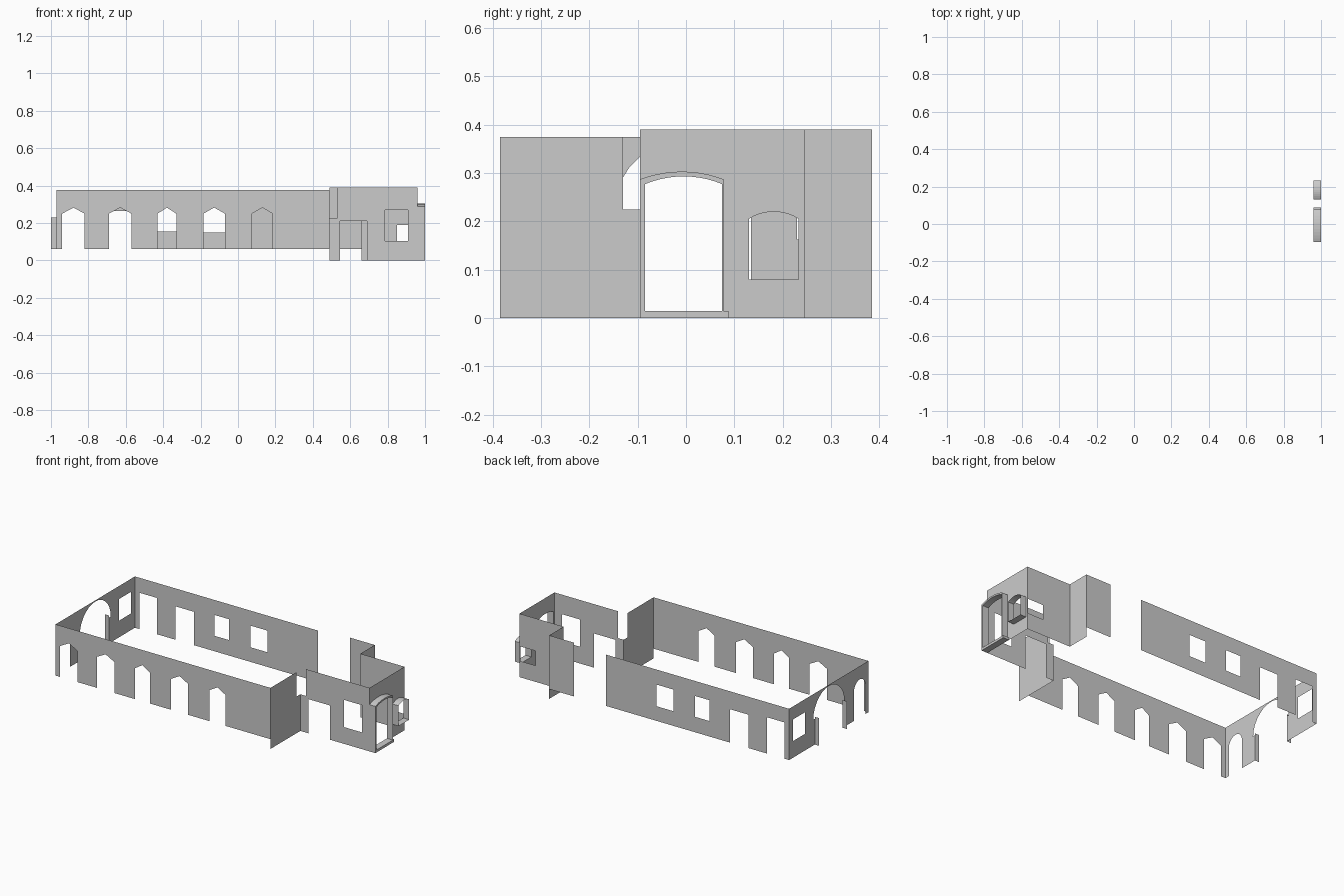
import bpy, bmesh, math
from mathutils import Vector
from mathutils.geometry import tessellate_polygon

if "Cube" in bpy.data.objects:
    bpy.data.objects.remove(bpy.data.objects["Cube"])


def along_x(y):          # sheet running in x at a fixed y
    return lambda u, v: Vector((u, y, v))


def along_y(x):          # sheet running in y at a fixed x
    return lambda u, v: Vector((x, u, v))


def make(name, verts, faces):
    me = bpy.data.meshes.new(name)
    me.from_pydata([tuple(v) for v in verts], [], faces)
    ob = bpy.data.objects.new(name, me)
    bpy.context.collection.objects.link(ob)
    return ob


def sheet(name, place, outline, holes=()):
    loops = [[Vector((u, v, 0)) for u, v in lp] for lp in [outline, *holes]]
    flat = [p for lp in loops for p in lp]
    ob = make(name, [place(p.x, p.y) for p in flat], tessellate_polygon(loops))
    bm = bmesh.new()
    bm.from_mesh(ob.data)
    bmesh.ops.dissolve_limit(bm, angle_limit=0.01, verts=bm.verts[:], edges=bm.edges[:])
    bm.to_mesh(ob.data)
    bm.free()
    return ob


def wall(name, place, u0, u1, z0, z1, notches=(), holes=()):
    outline = [(u0, z0)] + [p for n in notches for p in n] + [(u1, z0), (u1, z1), (u0, z1)]
    return sheet(name, place, outline, holes)


def rect(u0, u1, z0, z1):
    return [(u0, z0), (u0, z1), (u1, z1), (u1, z0)]


def pointed(u0, u1, z0, spring, peak):
    return [(u0, z0), (u0, spring), ((u0 + u1) / 2, peak), (u1, spring), (u1, z0)]


def segmental(u0, u1, z0, spring, peak, n=10):
    c, h = (u0 + u1) / 2, (u1 - u0) / 2
    rise = peak - spring
    r = (h * h + rise * rise) / (2 * rise)
    a = math.asin(min(1, h / r))
    arc = [(c + r * math.sin(-a + 2 * a * i / n),
            peak - r + r * math.cos(-a + 2 * a * i / n)) for i in range(n + 1)]
    return [(u0, z0)] + arc + [(u1, z0)]


# Main hall: long walls
BASE, TOP = 0.06, 0.375
fronts = [(-0.94, -0.82), (-0.69, -0.57), (-0.43, -0.33), (-0.185, -0.07), (0.075, 0.185)]
wall("hall_front_wall", along_x(-0.385), -0.97, 0.49, BASE, TOP,
     [pointed(a, b, BASE, 0.25, 0.282) for a, b in fronts])
wall("hall_back_wall", along_x(0.385), -0.97, 0.275, BASE, TOP,
     [rect(-0.94, -0.82, BASE, 0.283), rect(-0.695, -0.57, BASE, 0.265)],
     [rect(-0.43, -0.33, 0.155, 0.283), rect(-0.185, -0.07, 0.15, 0.283)])

# Hall left end: small arch, large round arch, window
R, CZ = 0.15, 0.218
big = [(-0.135, BASE), (-0.135, CZ)]
big += [(-R * math.cos(math.pi * i / 14), CZ + R * math.sin(math.pi * i / 14)) for i in range(15)]
big += [(0.135, CZ), (0.135, BASE)]
wall("hall_end_wall", along_y(-0.97), -0.385, 0.385, BASE, TOP,
     [segmental(-0.355, -0.245, BASE, 0.24, 0.294), big],
     [rect(0.23, 0.346, 0.162, 0.295)])
for s, side in ((-1, "front"), (1, "back")):
    wall("arch_jamb_" + side, along_x(s * 0.135), -1.0, -0.97, BASE, 0.23)

# Hall right end, with low link to the annex
sheet("hall_right_wall", along_y(0.49),
      [(-0.385, 0), (-0.095, 0), (-0.095, 0.225), (-0.13, 0.225), (-0.13, TOP), (-0.385, TOP)])

# Annex walls
H = 0.39
sheet("annex_front_wall", along_x(-0.095),
      [(0.49, 0)] + rect(0.545, 0.69, 0, 0.21) +
      [(0.96, 0), (0.96, H), (0.53, H), (0.53, 0.225), (0.49, 0.225)],
      [rect(0.787, 0.908, 0.103, 0.27)])
door = segmental(-0.085, 0.075, 0, 0.277, 0.293)
window = segmental(0.13, 0.233, 0.08, 0.205, 0.22)
wall("annex_right_wall", along_y(0.96), -0.095, 0.245, 0, H, [door], [window])
wall("annex_back_wall", along_x(0.245), 0.66, 0.96, 0, H,
     holes=[rect(0.85, 0.955, 0.1, 0.19)])
wall("annex_step_wall", along_y(0.66), 0.245, 0.385, 0, H)
wall("annex_link_wall", along_x(0.385), 0.49, 0.66, BASE, H)


# Projecting frames on the annex right wall
def tube(name, profile, x0, x1, closed):
    n = len(profile)
    verts = [(x, u, v) for x in (x0, x1) for u, v in profile]
    return make(name, verts, [(i, (i + 1) % n, n + (i + 1) % n, n + i)
                              for i in range(n if closed else n - 1)])


outer = segmental(-0.095, 0.078, 0, 0.287, 0.303)
tube("door_reveal", door, 0.96, 1.0, False)
tube("door_hood", outer, 0.96, 1.0, False)
k = len(door)
make("door_frame_face", [(1.0, u, v) for u, v in door + outer],
     [(i, i + 1, k + i + 1, k + i) for i in range(k - 1)])
tube("window_reveal", window, 0.96, 1.0, True)

# Door threshold
bpy.ops.mesh.primitive_cube_add(size=1, location=(0.98, -0.0035, 0.0075))
sill = bpy.context.object
sill.name = "door_threshold"
sill.scale = (0.04, 0.183, 0.015)
